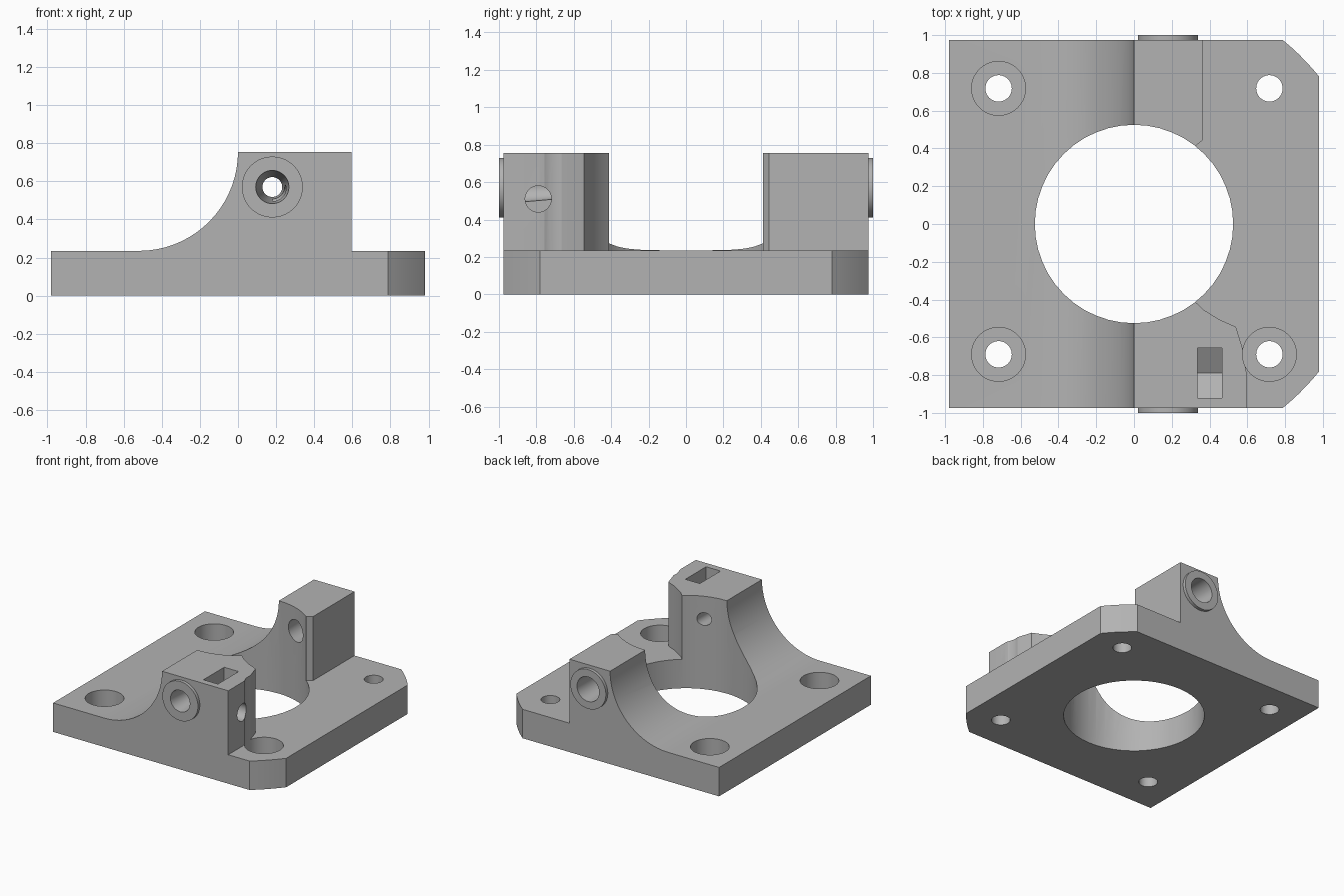
import bpy, bmesh, math
from mathutils import Matrix, Vector

if "Cube" in bpy.data.objects:
    bpy.data.objects.remove(bpy.data.objects["Cube"])

grey = bpy.data.materials.new("plain grey")
grey.diffuse_color = (0.45, 0.45, 0.45, 1)
grey.use_nodes = True
grey.node_tree.nodes["Principled BSDF"].inputs["Base Color"].default_value = grey.diffuse_color


def prism(name, pts, a, b, axis="Z"):
    """Extrude a 2D outline: axis Z uses (x, y), axis Y uses (x, z)."""
    bm = bmesh.new()
    place = (lambda p, t: (p[0], p[1], t)) if axis == "Z" else (lambda p, t: (p[0], t, p[1]))
    lo = [bm.verts.new(place(p, a)) for p in pts]
    hi = [bm.verts.new(place(p, b)) for p in pts]
    bm.faces.new(lo)
    bm.faces.new(hi)
    for i in range(len(pts)):
        j = (i + 1) % len(pts)
        bm.faces.new((lo[i], lo[j], hi[j], hi[i]))
    return finish(name, bm)


def rod(name, start, end, r1, r2=None, n=40):
    """Cylinder or cone between two points."""
    s, e = Vector(start), Vector(end)
    bm = bmesh.new()
    m = Matrix.Translation((s + e) / 2) @ (e - s).to_track_quat("Z", "Y").to_matrix().to_4x4()
    bmesh.ops.create_cone(bm, cap_ends=True, segments=n, radius1=r1,
                          radius2=r1 if r2 is None else r2, depth=(e - s).length, matrix=m)
    return finish(name, bm)


def finish(name, bm):
    bmesh.ops.recalc_face_normals(bm, faces=bm.faces)
    me = bpy.data.meshes.new(name)
    bm.to_mesh(me)
    bm.free()
    me.materials.append(grey)
    ob = bpy.data.objects.new(name, me)
    bpy.context.collection.objects.link(ob)
    return ob


def arc(cx, cy, r, a0, a1, n):
    return [(cx + r * math.cos(math.radians(a0 + (a1 - a0) * i / n)),
             cy + r * math.sin(math.radians(a0 + (a1 - a0) * i / n))) for i in range(n + 1)]


def combine(ob, tool, op):
    mod = ob.modifiers.new(op, "BOOLEAN")
    mod.operation, mod.solver, mod.object = op, "EXACT", tool
    bpy.context.view_layer.objects.active = ob
    bpy.ops.object.modifier_apply(modifier=mod.name)
    bpy.data.objects.remove(tool)


W, E, T, TOP = 0.98, 0.975, 0.235, 0.755

# plate, curved flank and tower in one side profile
profile = [(-W, 0), (W, 0), (W, T), (0.595, T), (0.595, TOP)]
profile += arc(-0.52, TOP, 0.52, 0, -90, 18) + [(-W, T)]
body = prism("motor_bracket", profile, -E, E, "Y")

# round bosses on the outer faces
for s in (-1, 1):
    combine(body, rod("boss", (0.18, s * 0.9, 0.57), (0.18, s, 0.57), 0.16), "UNION")

cutters = []
# gap between the towers, following their plan outline
cutters.append(prism("gap", [(0.365, 1.1), (0.365, 0.445), (0.32, 0.408), (0.1, 0.2), (0.1, -0.2),
                             (0.32, -0.408), (0.37, -0.455), (0.45, -0.505), (0.54, -0.545),
                             (0.575, -0.66), (0.59, -0.75), (0.6, -0.82), (0.7, -0.82),
                             (0.7, 1.1)], T, 1))
# central opening
cutters.append(rod("opening", (0, 0, -0.1), (0, 0, 1), 0.525, n=48))
# clipped corners
for s in (-1, 1):
    clip = arc(0, 0, 1.2525, 38.52, 51.23, 5)
    clip = [(1.1, 0.785)] + clip + [(0.785, 1.1), (1.1, 1.1)]
    cutters.append(prism("corner", [(x, s * y) for x, y in clip], -0.1, 0.5))
# screw holes, three of them counterbored
for x in (-0.717, 0.717):
    for y in (-0.69, 0.718):
        cutters.append(rod("screw_hole", (x, y, -0.1), (x, y, 0.5), 0.07))
        if x < 0 or y < 0:
            cutters.append(rod("counterbore", (x, y, 0.09), (x, y, 1), 0.143))
# tapered bores through both towers
cutters.append(rod("front_bore", (0.18, -1.01, 0.57), (0.18, -0.6, 0.57), 0.088, 0.052))
cutters.append(rod("front_bore_end", (0.18, -0.62, 0.57), (0.18, -0.2, 0.57), 0.052))
cutters.append(rod("rear_bore", (0.18, 1.01, 0.57), (0.18, 0.3, 0.57), 0.1, 0.083))
# nut slot with pointed floor, and its cross screw hole
slot = prism("nut_slot", [(0.335, -0.922), (0.465, -0.922), (0.465, -0.656), (0.335, -0.656)], 0.433, 1)
for v in slot.data.vertices:
    v.co.z += 0
cutters.append(slot)
bm = bmesh.new()
tri = [(-0.922, 0.44), (-0.922, 0.433), (-0.789, 0.357), (-0.656, 0.433), (-0.656, 0.44)]
rings = [[bm.verts.new((x, y, z)) for y, z in tri] for x in (0.335, 0.465)]
for r in rings:
    bm.faces.new(r)
for i in range(5):
    j = (i + 1) % 5
    bm.faces.new((rings[0][i], rings[0][j], rings[1][j], rings[1][i]))
cutters.append(finish("nut_point", bm))
cutters.append(rod("cross_hole", (0.18, -0.79, 0.51), (0.7, -0.79, 0.51), 0.07))

for c in cutters:
    combine(body, c, "DIFFERENCE")

bpy.ops.object.select_all(action="DESELECT")
body.select_set(True)
bpy.context.view_layer.objects.active = body
bpy.ops.object.shade_smooth_by_angle(angle=math.radians(20))
